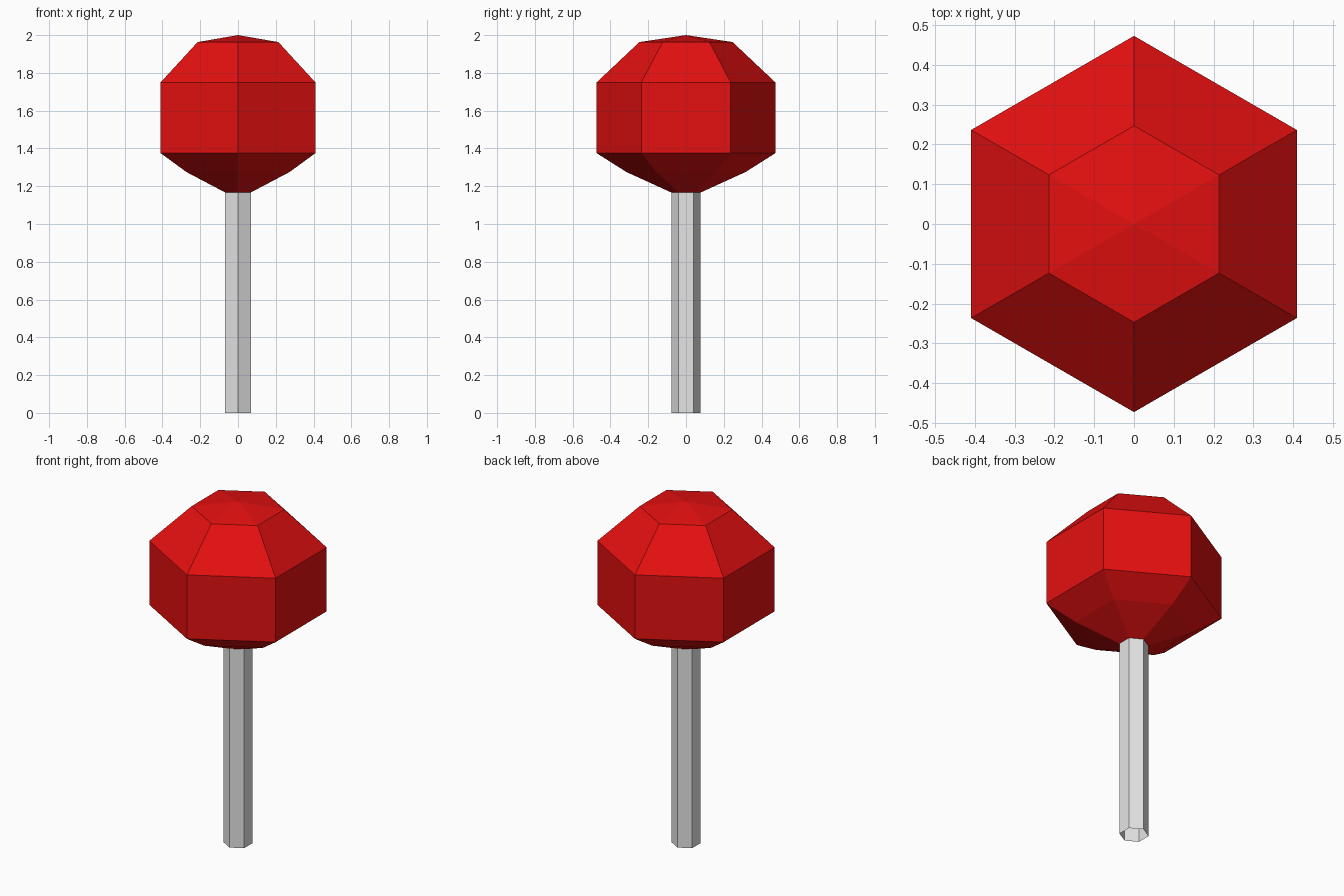
import bpy
import bmesh
from math import cos, sin, pi

SIDES = 6

cube = bpy.data.objects.get("Cube")
if cube:
    bpy.data.objects.remove(cube, do_unlink=True)


def make_material(name, rgb):
    mat = bpy.data.materials.new(name)
    mat.use_nodes = True
    color = (*rgb, 1.0)
    mat.diffuse_color = color
    mat.node_tree.nodes["Principled BSDF"].inputs["Base Color"].default_value = color
    return mat


def lathe(name, profile, mat):
    """Turn (radius, height) pairs into a flat-faced six-sided solid."""
    bm = bmesh.new()
    rings = []
    for r, z in profile:
        if r == 0:
            rings.append([bm.verts.new((0, 0, z))] * SIDES)
        else:
            angles = [pi / 2 + 2 * pi * i / SIDES for i in range(SIDES)]
            rings.append([bm.verts.new((r * cos(a), r * sin(a), z)) for a in angles])
    for low, high in zip(rings, rings[1:]):
        for i in range(SIDES):
            j = (i + 1) % SIDES
            corners = [low[i], low[j], high[j], high[i]]
            bm.faces.new(list(dict.fromkeys(corners)))
    mesh = bpy.data.meshes.new(name)
    bm.to_mesh(mesh)
    bm.free()
    mesh.materials.append(mat)
    obj = bpy.data.objects.new(name, mesh)
    bpy.context.collection.objects.link(obj)
    return obj


red = make_material("red", (0.78, 0.005, 0.005))
grey = make_material("light_grey", (0.78, 0.78, 0.78))

# Hollow stick, open at the foot
lathe("stick", [(0.078, 0), (0.078, 1.167)], grey)

# Faceted head, flaring from the stick to a low peak
lathe("head", [(0.078, 1.167), (0.315, 1.275), (0.473, 1.375),
               (0.473, 1.75), (0.247, 1.963), (0, 2.0)], red)
